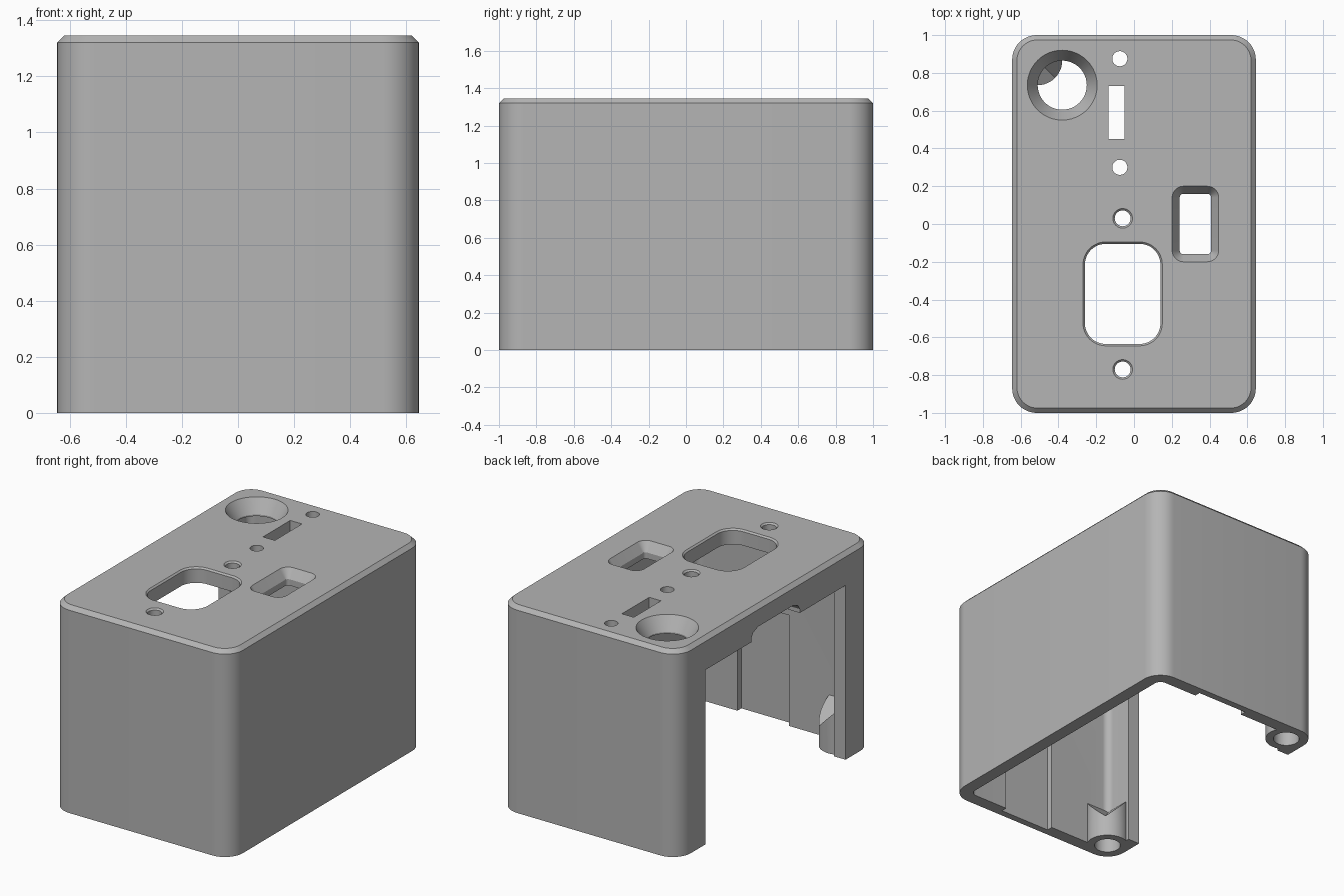
import bpy, bmesh, math
from mathutils import Vector

if "Cube" in bpy.data.objects:
    bpy.data.objects.remove(bpy.data.objects["Cube"], do_unlink=True)

HX, HY, TOP = 0.645, 1.0, 1.345     # outer half sizes and height
WALL, PLATE, R = 0.085, 0.1, 0.13   # wall, top plate, corner radius
UNDER = TOP - PLATE

grey = bpy.data.materials.new("plain grey")
grey.use_nodes = True
grey.diffuse_color = (0.46, 0.46, 0.46, 1)
grey.node_tree.nodes["Principled BSDF"].inputs["Base Color"].default_value = grey.diffuse_color


def ring(cx, cy, hx, hy, r, z, seg=12):
    """Rounded rectangle outline at height z."""
    pts = []
    for i, (sx, sy) in enumerate([(1, 1), (-1, 1), (-1, -1), (1, -1)]):
        for k in range(seg + 1):
            a = math.pi / 2 * (i + k / seg)
            pts.append((cx + sx * (hx - r) + r * math.cos(a),
                        cy + sy * (hy - r) + r * math.sin(a), z))
    return pts


def loft(name, cx, cy, sections, clip=None):
    """Solid through sections (hx, hy, radius, z); clip is an optional (point, normal)."""
    bm = bmesh.new()
    rings = [[bm.verts.new(p) for p in ring(cx, cy, *s)] for s in sections]
    n = len(rings[0])
    for lo, hi in zip(rings, rings[1:]):
        for i in range(n):
            j = (i + 1) % n
            bm.faces.new((lo[i], lo[j], hi[j], hi[i]))
    bm.faces.new(rings[0][::-1])
    bm.faces.new(rings[-1])
    bmesh.ops.remove_doubles(bm, verts=bm.verts[:], dist=1e-5)
    if clip:
        bmesh.ops.bisect_plane(bm, geom=bm.verts[:] + bm.edges[:] + bm.faces[:],
                               plane_co=clip[0], plane_no=clip[1], clear_outer=True)
        bmesh.ops.holes_fill(bm, edges=[e for e in bm.edges if e.is_boundary], sides=0)
    bmesh.ops.recalc_face_normals(bm, faces=bm.faces[:])
    me = bpy.data.meshes.new(name)
    bm.to_mesh(me)
    bm.free()
    me.materials.append(grey)
    ob = bpy.data.objects.new(name, me)
    bpy.context.collection.objects.link(ob)
    return ob


def box(name, x0, x1, y0, y1, z0, z1):
    hx, hy = (x1 - x0) / 2, (y1 - y0) / 2
    return loft(name, (x0 + x1) / 2, (y0 + y1) / 2, [(hx, hy, 0, z0), (hx, hy, 0, z1)])


def combine(target, tool, operation="DIFFERENCE"):
    tool.hide_render = True
    bpy.context.view_layer.objects.active = target
    mod = target.modifiers.new("cut", "BOOLEAN")
    mod.operation, mod.solver, mod.object = operation, "EXACT", tool
    bpy.ops.object.modifier_apply(modifier=mod.name)
    bpy.data.objects.remove(tool, do_unlink=True)


def opening(cx, cy, hx, hy, r, flare=0.0, depth=0.0, inner_r=None):
    """Cut through the top plate, flared by the given amount near the surface."""
    s = [(hx, hy, r if inner_r is None else inner_r, 1.1)]
    if flare:
        s.append((hx, hy, s[0][2], TOP - depth))
        s.append((hx + flare, hy + flare, r + flare, TOP))
    s.append((hx + flare, hy + flare, r + flare, TOP + 0.1))
    combine(shell, loft("opening_cutter", cx, cy, s))


# Housing with chamfered top edge, hollowed from below
shell = loft("housing_shell", 0, 0, [(HX, HY, R, 0), (HX, HY, R, TOP - 0.025),
                                     (HX - 0.025, HY - 0.025, R - 0.02, TOP)])
inner = (HX - WALL, HY - WALL, R - WALL)
combine(shell, loft("cavity", 0, 0, [(*inner, -0.1), (*inner, UNDER)]))

# Open side with a raised, rounded notch in its lintel
combine(shell, box("side_opening", -0.8, -0.5, -0.72, 0.72, -0.1, 1.135))
combine(shell, loft("lintel_notch", -0.65, 0, [
    (0.13, 0.25, 0, 1.0), (0.13, 0.25, 0, 1.16),
    (0.13, 0.23, 0, 1.19), (0.13, 0.18, 0, 1.21)]))

# Shallow recesses inside both end walls
for side in (-1, 1):
    ends = sorted((side * 0.85, side * 0.955))
    combine(shell, box("wall_recess", -0.1, 0.27, *ends, -0.1, 0.72))

# Screw bosses at the open corners, tops sloped in two directions
for side in (-1, 1):
    cx, cy = -HX + R + 0.005, side * (HY - R - 0.005)
    for normal in (Vector((1, 0, 1)), Vector((0, -side, 1))):
        boss = loft("screw_boss", cx, cy, [(R, R, R, 0), (R, R, R, 0.6)],
                    (Vector((cx, cy, 0.23)), normal))
        combine(shell, boss, "UNION")
    combine(shell, loft("screw_hole", cx, cy, [(0.08, 0.08, 0.08, -0.1), (0.08, 0.08, 0.08, 0.13)]))

# Top plate: countersunk round hole, slot, pin holes
opening(-0.38, 0.735, 0.13, 0.13, 0.13, 0.055, 0.09)
opening(-0.0925, 0.59, 0.0425, 0.14, 0)
for y in (0.875, 0.3):
    opening(-0.075, y, 0.04, 0.04, 0.04)

# Socket opening with its two screw holes, and the switch opening
opening(-0.06, -0.37, 0.2, 0.265, 0.11, 0.01, 0.01)
for y in (0.03, -0.77):
    opening(-0.06, y, 0.042, 0.042, 0.042, 0.01, 0.01)
opening(0.325, 0, 0.083, 0.16, 0.02, 0.04, 0.06)

# Smooth rounded corners, keep crisp edges
bpy.ops.object.select_all(action="DESELECT")
shell.select_set(True)
bpy.context.view_layer.objects.active = shell
bpy.ops.object.shade_smooth_by_angle(angle=math.radians(25))
